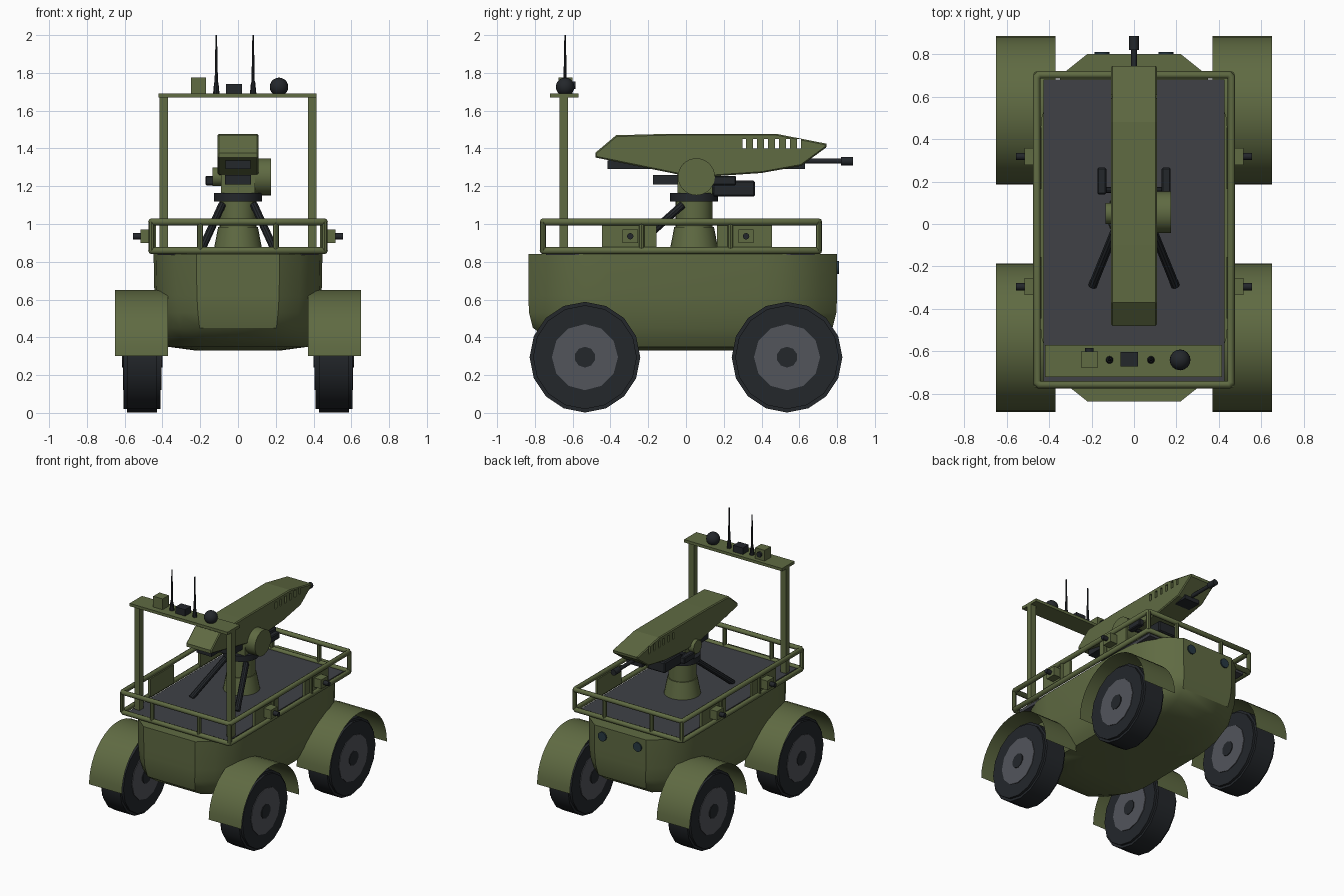
import bpy, bmesh
from math import pi, cos, sin
from mathutils import Vector, Matrix

if "Cube" in bpy.data.objects:
    bpy.data.objects.remove(bpy.data.objects["Cube"])


def mat(name, c):
    m = bpy.data.materials.new(name)
    m.diffuse_color = (*c, 1)
    m.use_nodes = True
    m.node_tree.nodes["Principled BSDF"].inputs["Base Color"].default_value = m.diffuse_color
    return m


OLIVE = mat("olive", (0.115, 0.145, 0.055))
DARK = mat("dark", (0.017, 0.020, 0.024))
HUB = mat("hub_grey", (0.085, 0.09, 0.105))
DECK = mat("deck_grey", (0.05, 0.053, 0.062))
GLASS = mat("lamp_blue", (0.02, 0.04, 0.055))


def finish(name, bm, m, smooth=True, recalc=True):
    if recalc:
        bmesh.ops.recalc_face_normals(bm, faces=bm.faces)
    me = bpy.data.meshes.new(name)
    bm.to_mesh(me)
    bm.free()
    o = bpy.data.objects.new(name, me)
    bpy.context.collection.objects.link(o)
    me.materials.append(m)
    if smooth:
        bpy.ops.object.select_all(action='DESELECT')
        o.select_set(True)
        bpy.context.view_layer.objects.active = o
        bpy.ops.object.shade_smooth_by_angle(angle=0.6)
    return o


def box(name, x, y, z, m, bevel=0):
    """Box from (min, max) ranges."""
    bm = bmesh.new()
    size = [r[1] - r[0] for r in (x, y, z)]
    mid = [(r[1] + r[0]) / 2 for r in (x, y, z)]
    bmesh.ops.create_cube(bm, size=1, matrix=Matrix.Translation(mid) @ Matrix.Diagonal((*size, 1)))
    if bevel:
        bmesh.ops.bevel(bm, geom=bm.edges[:], offset=bevel, segments=1, affect='EDGES')
    return finish(name, bm, m, False)


def rod(name, a, b, r, m, r2=None, n=16, bevel=0):
    """Cylinder or cone between two points."""
    a, b = Vector(a), Vector(b)
    d = b - a
    rot = d.to_track_quat('Z', 'Y').to_matrix().to_4x4()
    bm = bmesh.new()
    bmesh.ops.create_cone(bm, cap_ends=True, segments=n, radius1=r, radius2=r if r2 is None else r2,
                          depth=d.length, matrix=Matrix.Translation((a + b) / 2) @ rot)
    if bevel:
        rims = [e for e in bm.edges if any(len(f.verts) > 4 for f in e.link_faces)]
        bmesh.ops.bevel(bm, geom=rims, offset=bevel, segments=2, affect='EDGES')
    return finish(name, bm, m)


# Hull: plan outline lofted through shrinking rings
quarter = [(0.447, 0.40), (0.435, 0.52), (0.40, 0.62), (0.33, 0.73), (0.22, 0.8175)]
plan = quarter + [(-x, y) for x, y in reversed(quarter)]
plan += [(-x, -y) for x, y in plan]
levels = [(0.84, 1, 1), (0.62, 0.99, 1), (0.53, 0.965, 0.995), (0.45, 0.925, 0.97),
          (0.39, 0.88, 0.87), (0.35, 0.83, 0.72), (0.33, 0.5, 0.45)]
bm = bmesh.new()
rings = [[bm.verts.new((x * sx, y * sy - 0.0175, z)) for x, y in plan] for z, sx, sy in levels]
for lo, hi in zip(rings, rings[1:]):
    for i in range(len(plan)):
        j = (i + 1) % len(plan)
        bm.faces.new((lo[i], lo[j], hi[j], hi[i]))
bm.faces.new(rings[0])
bm.faces.new(rings[-1])
finish("hull", bm, OLIVE)
box("deck", (-0.425, 0.425), (-0.74, 0.68), (0.835, 0.86), DECK)

# Wheels and open half-cylinder fenders
for s, side in ((1, "right"), (-1, "left")):
    for cy, end in ((0.535, "lead"), (-0.535, "trail")):
        tag = f"{side}_{end}"
        c = lambda x: (s * x, cy, 0.295)
        rod("tyre_" + tag, c(0.41), c(0.605), 0.293, DARK, bevel=0.018)
        rod("wheel_disc_" + tag, c(0.405), c(0.609), 0.175, HUB, n=12)
        rod("wheel_cap_" + tag, c(0.40), c(0.614), 0.055, DARK, n=10)
        bm = bmesh.new()
        arc = [(cy + 0.35 * cos(pi * i / 20), 0.30 + 0.35 * sin(pi * i / 20)) for i in range(21)]
        cols = [[bm.verts.new((s * x, y, z)) for x in (0.37, 0.65)] for y, z in arc]
        for p, q in zip(cols, cols[1:]):
            f = (p[0], p[1], q[1], q[0])
            bm.faces.new(f if s < 0 else f[::-1])
        bm.normal_update()
        if sum((f.normal.z for f in bm.faces)) < 0:
            bmesh.ops.reverse_faces(bm, faces=bm.faces[:])
        finish("fender_" + tag, bm, OLIVE, recalc=False)

    # Headlamp, side panels and side cameras
    rod(f"headlamp_{side}", (s * 0.15, 0.77, 0.77), (s * 0.15, 0.81, 0.77), 0.035, GLASS)
    for py, cy in ((-0.30, -0.295), (0.31, 0.318)):
        box(f"side_panel_{side}", sorted((s * 0.435, s * 0.455)), (py - 0.145, py + 0.145), (0.86, 1.0), OLIVE)
        box(f"side_camera_{side}", sorted((s * 0.455, s * 0.515)), (cy - 0.04, cy + 0.04), (0.9, 0.97), OLIVE)
        rod(f"side_lens_{side}", (s * 0.51, cy, 0.935), (s * 0.555, cy, 0.935), 0.017, DARK, n=12)
    # Mast leg and turret strut
    box(f"mast_leg_{side}", sorted((s * 0.37, s * 0.415)), (-0.67, -0.625), (0.85, 1.67), OLIVE)
    rod(f"turret_strut_{side}", (s * 0.085, -0.02, 1.10), (s * 0.195, -0.29, 0.86), 0.021, DARK, n=10)
    box(f"turret_sensor_{side}", sorted((s * 0.13, s * 0.173)), (0.14, 0.265), (1.205, 1.255), DARK, 0.006)
    rod(f"sensor_arm_{side}", (0, 0.16, 1.225), (s * 0.14, 0.16, 1.225), 0.014, DARK, n=8)

# Guard rail: two tube loops and posts
RX, Y0, Y1, RR = 0.458, -0.757, 0.703, 0.019
for z in (0.859, 1.011):
    cu = bpy.data.curves.new("rail", 'CURVE')
    cu.dimensions = '3D'
    cu.bevel_depth = RR
    cu.bevel_resolution = 2
    sp = cu.splines.new('POLY')
    k = 0.012
    loop = [(-RX + k, Y0), (RX - k, Y0), (RX, Y0 + k), (RX, Y1 - k),
            (RX - k, Y1), (-RX + k, Y1), (-RX, Y1 - k), (-RX, Y0 + k)]
    sp.points.add(len(loop) - 1)
    for p, (x, y) in zip(sp.points, loop):
        p.co = (x, y, z, 1)
    sp.use_cyclic_u = True
    cu.materials.append(OLIVE)
    bpy.context.collection.objects.link(bpy.data.objects.new("rail_loop", cu))
for x in (-RX, -0.2, 0.2, RX):
    for y in (Y0, Y1):
        rod("rail_post", (x, y, 0.86), (x, y, 1.01), 0.016, OLIVE, n=8)
for x in (-RX, RX):
    for y in (-0.235, 0.235):
        rod("rail_post", (x, y, 0.86), (x, y, 1.01), 0.014, OLIVE, n=8)

# Mast crossbar and its instruments
box("mast_crossbar", (-0.42, 0.415), (-0.72, -0.57), (1.67, 1.692), OLIVE)
box("mast_camera", (-0.25, -0.17), (-0.675, -0.6), (1.692, 1.775), OLIVE)
rod("mast_camera_lens", (-0.21, -0.61, 1.735), (-0.21, -0.585, 1.735), 0.02, DARK, n=12)
box("mast_receiver", (-0.063, 0.02), (-0.672, -0.602), (1.692, 1.742), DARK)
for x in (-0.115, 0.08):
    rod("antenna_base", (x, -0.64, 1.69), (x, -0.64, 1.75), 0.018, DARK, 0.012, n=10)
    rod("antenna_whip", (x, -0.64, 1.74), (x, -0.64, 2.0), 0.009, DARK, 0.004, n=8)
bm = bmesh.new()
bmesh.ops.create_uvsphere(bm, u_segments=16, v_segments=10, radius=0.049,
                          matrix=Matrix.Translation((0.217, -0.64, 1.726)))
bmesh.ops.bisect_plane(bm, geom=bm.verts[:] + bm.edges[:] + bm.faces[:], plane_co=(0, 0, 1.691),
                       plane_no=(0, 0, -1), clear_outer=True)
finish("mast_dome", bm, DARK)

# Turret pedestal
T = 0.043
rod("pedestal", (0, T, 0.855), (0, T, 0.985), 0.13, OLIVE, 0.105, n=24)
rod("pedestal_column", (0, T, 0.98), (0, T, 1.13), 0.098, OLIVE, n=24)
rod("turret_ring", (0, T, 1.12), (0, T, 1.165), 0.127, DARK, n=24)
box("turret_neck", (-0.09, 0.09), (-0.045, 0.14), (1.16, 1.3), OLIVE)
rod("elevation_drive", (0.08, 0.055, 1.25), (0.175, 0.055, 1.25), 0.098, OLIVE, n=32)
rod("elevation_pivot", (-0.08, 0.05, 1.25), (-0.135, 0.05, 1.25), 0.05, OLIVE, n=20)
box("sight_unit", (-0.075, 0.075), (0.14, 0.365), (1.145, 1.23), DARK, 0.008)
box("neck_rear_box", (-0.07, 0.07), (-0.175, -0.03), (1.21, 1.26), DARK)

# Weapon housing: extruded side profile with see-through vents
prof = [(-0.48, 1.352), (-0.48, 1.377), (-0.37, 1.47), (-0.1, 1.477), (0.48, 1.477), (0.745, 1.425),
        (0.742, 1.405), (0.61, 1.308), (0.4, 1.27), (0.15, 1.253), (-0.04, 1.262)]
bm = bmesh.new()
f = bm.faces.new([bm.verts.new((-0.108, y, z)) for y, z in prof])
ext = bmesh.ops.extrude_face_region(bm, geom=[f])
bmesh.ops.translate(bm, vec=(0.216, 0, 0), verts=[v for v in ext["geom"] if isinstance(v, bmesh.types.BMVert)])
rims = [e for e in bm.edges if abs(e.verts[0].co.x - e.verts[1].co.x) < 0.01]
bmesh.ops.bevel(bm, geom=rims, offset=0.007, segments=1, affect='EDGES')
housing = finish("weapon_housing", bm, OLIVE, False)
bm = bmesh.new()
for i in range(6):
    bmesh.ops.create_cube(bm, size=1, matrix=Matrix.Translation((0, 0.308 + 0.058 * i, 1.425))
                          @ Matrix.Diagonal((0.4, 0.02, 0.052, 1)))
cutter = finish("vent_cutter", bm, OLIVE, False)
cutter.hide_render = True
mod = housing.modifiers.new("vents", 'BOOLEAN')
mod.operation = 'DIFFERENCE'
mod.object = cutter
bpy.context.view_layer.objects.active = housing
bpy.ops.object.modifier_apply(modifier=mod.name)
bpy.data.objects.remove(cutter)

# Gun below the housing
box("gun_receiver", (-0.065, 0.065), (-0.415, 0.63), (1.292, 1.335), DARK)
rod("gun_barrel", (0, 0.55, 1.333), (0, 0.885, 1.333), 0.014, DARK, n=12)
rod("gun_muzzle", (0, 0.82, 1.333), (0, 0.885, 1.333), 0.023, DARK, n=12)
